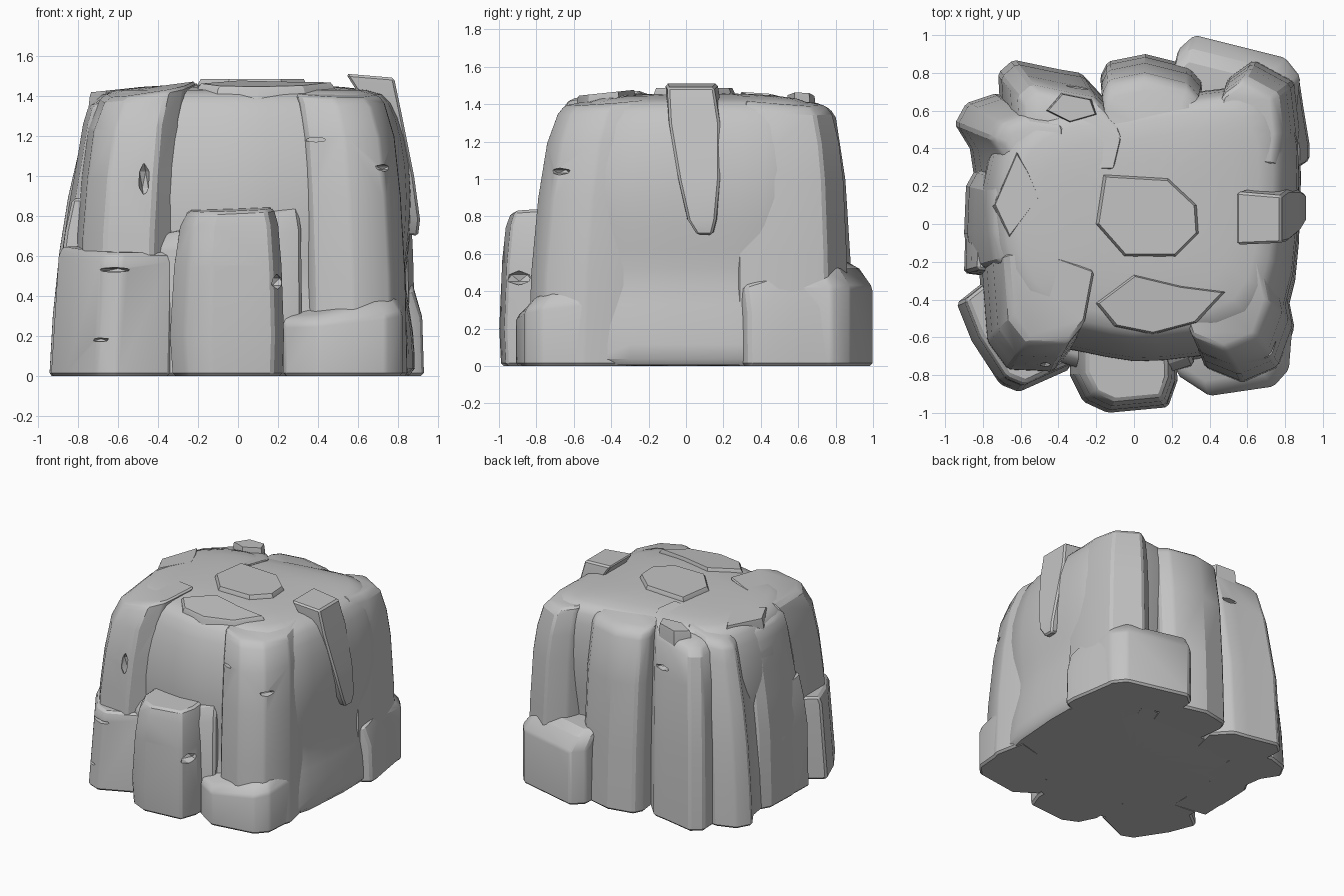
import bpy, bmesh, math
from mathutils import Vector

cube = bpy.data.objects.get("Cube")
if cube:
    bpy.data.objects.remove(cube, do_unlink=True)

stone = bpy.data.materials.new("grey_stone")
stone.use_nodes = True
grey = (0.55, 0.55, 0.55, 1)
stone.diffuse_color = grey
stone.node_tree.nodes["Principled BSDF"].inputs["Base Color"].default_value = grey


def finish(obj, angle=25):
    """Apply the modifiers and shade with sharp edges kept."""
    bpy.ops.object.select_all(action='DESELECT')
    obj.select_set(True)
    bpy.context.view_layer.objects.active = obj
    for mod in list(obj.modifiers):
        bpy.ops.object.modifier_apply(modifier=mod.name)
    bpy.ops.object.shade_smooth_by_angle(angle=math.radians(angle))


def mesh_object(name, bm):
    bmesh.ops.recalc_face_normals(bm, faces=bm.faces[:])
    mesh = bpy.data.meshes.new(name)
    bm.to_mesh(mesh)
    bm.free()
    mesh.materials.append(stone)
    obj = bpy.data.objects.new(name, mesh)
    bpy.context.collection.objects.link(obj)
    return obj


def rock(name, outline, profile, tilt=(0, 0), shift=(0, 0), bevel=0.015, smooth=0, pivot=(0, 0)):
    """Stack scaled copies of an outline; tilt slopes the top, shift leans the whole part."""
    bm = bmesh.new()
    px, py = pivot
    mid = sum((Vector(p) for p in outline), Vector((0, 0))) / len(outline)
    low, high = profile[0][0], profile[-1][0]
    rings = []
    for z, scale in profile:
        rise = (z - low) / (high - low)
        dx, dy = (s * rise ** 2 for s in shift)
        ring = []
        for x, y in outline:
            lift = rise ** 3 * (tilt[0] * (x - mid.x) + tilt[1] * (y - mid.y))
            ring.append(bm.verts.new((px + (x - px) * scale + dx, py + (y - py) * scale + dy, z + lift)))
        rings.append(ring)
    for lower, upper in zip(rings, rings[1:]):
        for i in range(len(outline)):
            j = (i + 1) % len(outline)
            bm.faces.new((lower[i], lower[j], upper[j], upper[i]))
    bm.faces.new(rings[0][::-1])
    bm.faces.new(rings[-1])
    obj = mesh_object(name, bm)
    if smooth:
        obj.modifiers.new("round", 'SUBSURF').levels = smooth
    elif bevel:
        chip = obj.modifiers.new("chip", 'BEVEL')
        chip.width = bevel
        chip.segments = 1
        chip.limit_method = 'ANGLE'
        chip.angle_limit = math.radians(30)
    finish(obj, 40 if smooth else 25)
    return obj


def crack(obj, place, size):
    """Cut a thin diamond notch into a part."""
    bm = bmesh.new()
    bmesh.ops.create_icosphere(bm, subdivisions=1, radius=1)
    bmesh.ops.scale(bm, verts=bm.verts[:], vec=size)
    bmesh.ops.translate(bm, verts=bm.verts[:], vec=place)
    cutter = mesh_object("crack_cutter", bm)
    cutter.hide_render = True
    cut = obj.modifiers.new("crack", 'BOOLEAN')
    cut.operation = 'DIFFERENCE'
    cut.object = cutter
    finish(obj)
    bpy.data.objects.remove(cutter, do_unlink=True)


# Main boulder, with its front wall leaning back
rock("boulder_core",
     [(.3, -.74), (.76, -.7), (.87, -.3), (.88, .1), (.89, .4), (.84, .6), (.68, .72),
      (.4, .68), (.1, .64), (-.15, .58), (-.4, .62), (-.66, .5), (-.8, .34), (-.84, 0),
      (-.78, -.4), (-.6, -.68), (-.3, -.7), (0, -.79)],
     [(0, 1), (0, 1), (.22, 1), (.44, .94), (.6, .96), (.9, 1), (1.2, .96), (1.39, .88), (1.43, .8), (1.46, .4)],
     shift=(0, .08), smooth=1)

# Tall columns round the sides
front_left = rock("front_left_column",
     [(-.82, -.25), (-.79, -.64), (-.68, -.79), (-.44, -.8), (-.34, -.68), (-.28, -.36), (-.5, -.28)],
     [(0, 1), (.7, .99), (1.0, .97), (1.25, .94), (1.4, .88), (1.43, .84)], (.13, .05), (.03, .06))
front_right = rock("front_right_column",
     [(.33, -.62), (.38, -.77), (.58, -.85), (.77, -.77), (.85, -.55), (.8, -.3), (.38, -.4)],
     [(0, 1), (.5, .99), (.9, .97), (1.2, .94), (1.36, .89), (1.41, .85)], (-.04, .07), (-.02, .07))
rock("back_right_column",
     [(.5, .3), (.86, .27), (.89, .5), (.86, .76), (.64, .88), (.5, .78), (.42, .56)],
     [(0, 1), (.6, .97), (1, .93), (1.2, .88), (1.36, .8), (1.41, .72)], (-.06, -.06), pivot=(.4, .42))
rock("back_column",
     [(-.15, .55), (.3, .55), (.37, .76), (.3, .84), (.06, .9), (-.14, .86), (-.18, .78)],
     [(0, 1), (.5, .99), (1, .98), (1.34, .95), (1.39, .92), (1.42, .85)], (0, -.1), (0, -.06))
back_left = rock("back_left_column",
     [(-.7, .45), (-.2, .45), (-.15, .66), (-.28, .8), (-.4, .82), (-.64, .87), (-.72, .8)],
     [(0, 1), (.6, .99), (1.1, .96), (1.33, .93), (1.39, .89), (1.42, .8)], (.12, -.08), (.06, -.08))
rock("left_corner_column",
     [(-.5, .2), (-.5, .66), (-.74, .69), (-.89, .64), (-.95, .53), (-.87, .4), (-.84, .2)],
     [(0, 1), (.3, .98), (.63, .94), (.9, .89), (1.24, .8), (1.35, .76), (1.4, .68)], (.14, 0), pivot=(-.1, .2))
rock("left_wall_column",
     [(-.6, .28), (-.84, .29), (-.89, .2), (-.9, -.05), (-.87, -.24), (-.74, -.28), (-.55, -.1)],
     [(0, 1), (.6, .98), (.85, .94), (1.05, .9), (1.27, .86), (1.36, .83), (1.41, .72)], (.1, 0))

# Low blocks at the foot
low_left = rock("front_left_block",
     [(-.94, -.42), (-.86, -.62), (-.71, -.85), (-.61, -.89), (-.34, -.77), (-.34, -.5), (-.75, -.27)],
     [(0, 1), (.58, .96), (.63, .94)], (-.02, .05))
pillar = rock("front_pillar",
     [(-.34, -.55), (-.34, -.8), (-.27, -.94), (-.14, -1), (.18, -.97), (.23, -.83), (.22, -.55)],
     [(0, .96), (.2, 1), (.55, .94), (.75, .86), (.83, .75)], (.03, .04), pivot=(.02, -.74))
rock("pillar_ledge", [(-.5, -.5), (-.42, -.73), (-.2, -.8), (.1, -.82), (.32, -.75), (.3, -.5)],
     [(0, 1), (.68, .99), (.78, .93)], (.2, .1))
rock("front_right_block",
     [(.21, -.6), (.23, -.8), (.4, -.91), (.74, -.86), (.82, -.77), (.84, -.52)],
     [(0, 1), (.29, 1), (.36, .93)], (.18, .2))
rock("back_right_block",
     [(.22, .7), (.23, .92), (.32, 1), (.8, .88), (.88, .78), (.85, .5)],
     [(0, 1), (.42, 1), (.52, .93), (.56, .86)])
rock("side_block",
     [(.6, .33), (.87, .3), (.93, .34), (.93, .42), (.9, .6), (.87, .8), (.6, .7)],
     [(0, 1), (.3, .99), (.48, .94)], (0, .3))
rock("left_foot_block",
     [(-.6, -.3), (-.9, -.26), (-.89, .06), (-.85, .26), (-.6, .2)],
     [(0, 1), (.5, .99), (.7, .96), (.85, .92)], (0, -.15))

# Slab hanging over the side: a four-sided section narrowing downwards
slab = bmesh.new()
cuts = []
for z, outer, y0, y1 in [(1.49, .78, -.11, .17), (1.3, .82, -.1, .2), (1, .88, -.05, .2),
                         (.78, .91, 0, .18), (.7, .9, .05, .16)]:
    inner = outer - (.24 if z > 1.4 else .16)
    cuts.append([slab.verts.new((x, y, z + (.02 if x == inner else 0)))
                 for x, y in ((inner, y0), (outer, y0 + .01), (outer, y1 - .02), (inner, y1))])
for a, b in zip(cuts, cuts[1:]):
    for i in range(4):
        slab.faces.new((a[i], a[i - 1], b[i - 1], b[i]))
slab.faces.new(cuts[0])
slab.faces.new(cuts[-1][::-1])
slab_obj = mesh_object("hanging_slab", slab)
slab_obj.modifiers.new("chip", 'BEVEL').width = .012
finish(slab_obj)


# Thin plates and knobs on the crown
def plate(name, outline, z, thick, tilt=(0, 0)):
    mid = [sum(c) / len(outline) for c in zip(*outline)]
    rock(name, outline, [(1.3, 1.1), (z, 1), (z + thick, .95)], tilt, bevel=0, pivot=mid)


plate("centre_plate", [(-.2, 0), (-.05, -.17), (.22, -.17), (.34, -.05), (.33, .1), (.18, .24), (-.16, .26)],
      1.46, .025)
plate("front_plate", [(-.2, -.42), (-.1, -.54), (.1, -.58), (.33, -.52), (.48, -.36), (.25, -.33), (0, -.27)],
      1.44, .02, (0, .1))
plate("left_plate", [(-.74, .1), (-.66, -.07), (-.5, .14), (-.56, .28), (-.62, .38)], 1.41, .02, (.1, 0))
plate("back_left_knob", [(-.46, .6), (-.34, .54), (-.2, .58), (-.23, .66), (-.38, .69)], 1.43, .02, (.1, 0))

# Chipped cracks
for part, place, size in [
        (low_left, (-.63, -.86, .53), (.11, .08, .014)),
        (low_left, (-.7, -.86, .18), (.06, .07, .012)),
        (pillar, (.19, -.89, .47), (.06, .08, .04)),
        (front_left, (-.47, -.74, .98), (.03, .05, .09)),
        (front_right, (.4, -.66, 1.18), (.07, .08, .015)),
        (front_right, (.74, -.68, 1.04), (.07, .07, .02)),
        (back_left, (-.3, .72, 1.15), (.07, .06, .02))]:
    crack(part, place, size)
